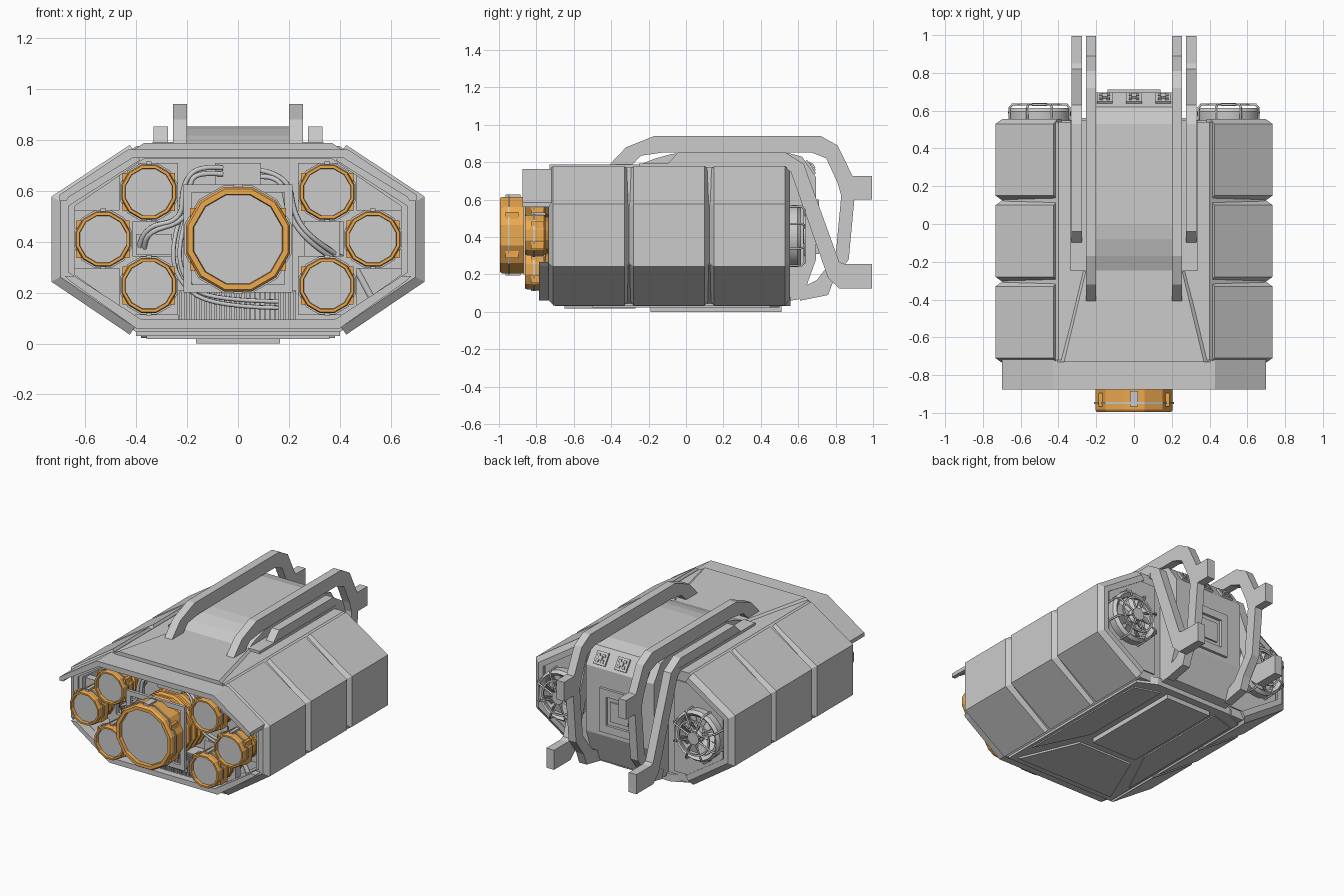
import bpy, bmesh, math
from mathutils import Vector

if "Cube" in bpy.data.objects:
    bpy.data.objects.remove(bpy.data.objects["Cube"])

orange = bpy.data.materials.new("orange_paint")
orange.diffuse_color = (0.85, 0.40, 0.08, 1)
orange.use_nodes = True
orange.node_tree.nodes["Principled BSDF"].inputs["Base Color"].default_value = orange.diffuse_color


def finish(name, bm, mat=None):
    bmesh.ops.recalc_face_normals(bm, faces=bm.faces[:])
    me = bpy.data.meshes.new(name)
    bm.to_mesh(me)
    bm.free()
    if mat:
        me.materials.append(mat)
    ob = bpy.data.objects.new(name, me)
    bpy.context.collection.objects.link(ob)
    return ob


def loft(name, sections, mat=None, loop=False):
    """Bridge matching point loops; cap the ends, or join last to first."""
    bm = bmesh.new()
    rows = [[bm.verts.new(p) for p in s] for s in sections]
    pairs = list(zip(rows, rows[1:])) + ([(rows[-1], rows[0])] if loop else [])
    for a, b in pairs:
        for i in range(len(a)):
            j = (i + 1) % len(a)
            bm.faces.new((a[i], a[j], b[j], b[i]))
    if not loop:
        bm.faces.new(rows[0])
        bm.faces.new(rows[-1])
    return finish(name, bm, mat)


def at(axis, p, v):
    return {'x': (v, p[0], p[1]), 'y': (p[0], v, p[1]), 'z': (p[0], p[1], v)}[axis]


def prism(name, pts, a, b, axis, mat=None):
    return loft(name, [[at(axis, p, v) for p in pts] for v in (a, b)], mat)


def box(name, x0, x1, y0, y1, z0, z1, mat=None):
    return prism(name, [(x0, y0), (x1, y0), (x1, y1), (x0, y1)], z0, z1, 'z', mat)


def tube(name, outer, inner, y0, y1):
    rows = [[at('y', p, y) for p in pts] for pts, y in
            ((outer, y0), (outer, y1), (inner, y1), (inner, y0))]
    return loft(name, rows, loop=True)


def lathe(name, prof, cx, cz, n, mat=None, loop=False, smooth=False):
    """Spin (radius, y) points around a y axis; radius is measured to the flats."""
    k = 1 / math.cos(math.pi / n)
    ang = [2 * math.pi * (i + .5) / n for i in range(n)]
    ob = loft(name, [[(cx + r * k * math.cos(t), y, cz + r * k * math.sin(t)) for t in ang]
                     for r, y in prof], mat, loop)
    if smooth:
        bpy.context.view_layer.objects.active = ob
        ob.select_set(True)
        bpy.ops.object.shade_smooth_by_angle()
        ob.select_set(False)
    return ob


def wire(name, pts, r, smooth_path=True):
    cu = bpy.data.curves.new(name, 'CURVE')
    cu.dimensions = '3D'
    cu.bevel_depth, cu.bevel_resolution, cu.resolution_u = r, 1, 5
    cu.use_fill_caps = True
    sp = cu.splines.new('NURBS' if smooth_path else 'POLY')
    sp.points.add(len(pts) - 1)
    for q, p in zip(sp.points, pts):
        q.co = (*p, 1)
    if smooth_path:
        sp.order_u, sp.use_endpoint_u = 3, True
    tmp = bpy.data.objects.new(name + "_path", cu)
    bpy.context.collection.objects.link(tmp)
    me = bpy.data.meshes.new_from_object(tmp.evaluated_get(bpy.context.evaluated_depsgraph_get()))
    bpy.data.objects.remove(tmp)
    bpy.context.collection.objects.link(bpy.data.objects.new(name, me))


def sym(half):
    return half + [(-x, z) for x, z in reversed(half)]


# Inner hull: solid core with an open front bay
hull = sym([(.40, .775), (.69, .57), (.69, .25), (.40, .045)])
bay = sym([(.37, .725), (.64, .54), (.64, .27), (.38, .085)])
prism("hull_core", hull, -.55, .54, 'y')
tube("front_bay_frame", hull, bay, -.72, -.54)


# Side armour: three chamfered segments on each side
def shell(d, s):
    pts = [(.425 - .56 * d, .78 - .83 * d), (.733 - d, .577 - .53 * d),
           (.733 - d, .243 + .53 * d), (.425 - .56 * d, .035 + .83 * d)]
    inn = [(.385, .72), (.665, .54), (.665, .28), (.385, .095)]
    return [(s * x, z) for x, z in pts + inn[::-1]]


for s in (-1, 1):
    for i in range(3):
        y0 = -.735 + i * .43
        loft("side_armour", [[at('y', p, y) for p in shell(d, s)] for y, d in
                             ((y0, .035), (y0 + .025, 0), (y0 + .405, 0), (y0 + .43, .035))])

# Front hood and lower lip
hood = [(.70, .56), (.70, .585), (.43, .763)]
hood_in = [(.675, .56), (.665, .575), (.415, .728)]
prism("front_hood", sym(hood) + sym(hood_in)[::-1], -.875, -.70, 'y')
lip = [(.68, .265), (.66, .245), (.40, .06)]
lip_in = [(.64, .265), (.635, .26), (.38, .095)]
prism("front_lower_lip", sym(lip) + sym(lip_in)[::-1], -.785, -.70, 'y')

# Upper deck wedge and central spine
loft("deck_wedge", [[(-a, -.73, z), (a, -.73, z), (b, -.23, z), (-b, -.23, z)]
                    for a, b, z in ((.41, .28, .76), (.37, .25, .787))])
prism("spine", [(-.25, .77), (-.25, .785), (-.17, .818), (-.08, .843), (0, .853), (.53, .853),
                (.62, .83), (.695, .72), (.695, .28), (.62, .07), (.50, .05)], -.25, .25, 'x')
for s in (-1, 1):
    box("spine_side_rail", s * .25, s * .335, -.25, .55, .76, .792)

# Belly plates
prism("belly_slab", [(-.40, -.70), (.40, -.70), (.40, .50), (.28, .56), (-.28, .56), (-.40, .50)],
      .03, .08, 'z')
prism("belly_front_panel", [(-.36, -.65), (.36, -.65), (.20, -.27), (-.20, -.27)], .018, .05, 'z')
prism("belly_rear_panel", [(-.165, -.19), (.165, -.19), (.165, .51), (-.165, .51)], 0, .05, 'z')
for s in (-1, 1):
    prism("belly_side_panel", [(s * .21, -.15), (s * .38, -.50), (s * .38, .45), (s * .21, .50)],
          .022, .05, 'z')

# Carry rails: inner and outer pair, with rear hooks
inner_rail = [(-.42, .775), (-.32, .88), (-.17, .94), (.72, .94), (.81, .89), (.89, .727), (.995, .727),
              (.995, .60), (.90, .60), (.87, .28), (.79, .17), (.76, .09), (.61, .06), (.60, .12),
              (.70, .17), (.80, .30), (.83, .62), (.81, .69), (.75, .82), (.67, .852), (-.12, .852),
              (-.24, .835), (-.30, .775)]
outer_rail = [(-.11, .78), (-.04, .853), (.53, .853), (.63, .79), (.82, .265), (.85, .255), (.995, .255),
              (.995, .125), (.82, .125), (.76, .18), (.56, .75), (.50, .78)]
for s in (-1, 1):
    prism("inner_rail", inner_rail, s * .20, s * .255, 'x')
    prism("outer_rail", outer_rail, s * .275, s * .332, 'x')


# Lenses: orange barrel, recessed glass, grey band and clips
def lens(name, cx, cz, r, f, depth):
    prof = [(.84 * r, f + .03), (.86 * r, f), (.96 * r, f), (r, f + .012), (r, f + .35 * depth),
            (.9 * r, f + .38 * depth)]
    for i in range(4):
        y = f + (.42 + i * .14) * depth
        prof += [(.9 * r, y), (.97 * r, y + .01), (.97 * r, y + .06 * depth), (.9 * r, y + .07 * depth + .01)]
    prof += [(.85 * r, f + depth), (.7 * r, f + depth), (.7 * r, f + .03)]
    lathe(name + "_barrel", prof, cx, cz, 12, orange, loop=True)
    lathe(name + "_glass", [(.86 * r, f + .022), (.86 * r, f + .05)], cx, cz, 12)
    b = f + .042
    lathe(name + "_band", [(.95 * r, b), (r + .006, b), (r + .006, b + .01), (.95 * r, b + .01)],
          cx, cz, 12, loop=True)
    for dx, dz in ((0, 1), (0, -1)):
        z = cz + dz * r
        box(name + "_clip", cx - .1 * r, cx + .1 * r, f + .03, f + .11, z - .01, z + .012)
    for k in range(4):
        a = math.radians(30 + 120 * (k % 2)) * (1 if k < 2 else -1)
        x, z = cx + r * math.cos(a), cz + r * math.sin(a)
        box(name + "_lug", x - .01, x + .01, f + .03, f + .10, z - .02, z + .02, orange)


lens("main_lens", 0, .41, .205, -.995, .44)
for s in (-1, 1):
    for x, z in ((.35, .595), (.53, .41), (.35, .228)):
        lens("small_lens", s * x, z, .108, -.86, .29)
        box("lens_mount", s * x - .115, s * x + .115, -.69, -.64, z - .115, z + .115)

# Front bay details: carrier plate, cooling fins, junction boxes, cables
sq = [(-.215, .2), (.215, .2), (.215, .625), (-.215, .625)]
tube("main_lens_plate", sq, [(x * .85, .41 + (z - .41) * .85) for x, z in sq], -.87, -.85)
box("fin_base", -.235, .225, -.66, -.56, .085, .21)
for i in range(24):
    x = -.23 + i * .0195
    box("cooling_fin", x, x + .009, -.74, -.64, .085, .205)
box("upper_junction", -.09, .09, -.72, -.55, .62, .71)
box("left_junction", -.40, -.26, -.68, -.55, .35, .43)
box("right_junction", .26, .40, -.68, -.55, .34, .48)
for o in (0, .025):
    wire("upper_cable", [(-.06, -.72, .69 - o), (-.16, -.74, .70 - o), (-.22 + o, -.74, .62),
                         (-.22 + o, -.74, .48), (-.38, -.72, .46 - o), (-.39 + o, -.66, .36)], .011)
    wire("right_cable", [(.09, -.72, .68 - o), (.20 - o, -.74, .66), (.22 - o, -.74, .50),
                         (.30, -.74, .40 - o), (.42, -.64, .33 - o)], .011)
    wire("lower_cable", [(-.20 - o, -.70, .5), (-.24 - o, -.74, .38), (-.21 - o, -.74, .24),
                         (-.10, -.76, .17 - o), (.16, -.76, .165 - o)], .009)
wire("corner_strut", [(.46, -.64, .30), (.53, -.64, .17)], .015, False)


# Rear fans with wire cage
def fan(cx, cz, r, y, blades):
    lathe("fan_shroud", [(r * .93, y - .04), (r * .95, y + .03), (r * .86, y + .05), (r * .74, y + .03),
                         (r * .70, y - .04)], cx, cz, 24, loop=True, smooth=True)
    lathe("fan_hub", [(r * .25, y - .03), (r * .25, y + .035), (r * .15, y + .05)], cx, cz, 16, smooth=True)
    bm = bmesh.new()
    for i in range(blades):
        a = 2 * math.pi * i / blades
        v = [bm.verts.new((cx + q * r * math.cos(a + t), y + h, cz + q * r * math.sin(a + t)))
             for q, t, h in ((.2, 0, 0), (.74, -.05, 0), (.74, .45, .03), (.2, .45, .03))]
        bm.faces.new(v)
    ob = finish("fan_blades", bm)
    ob.modifiers.new("thickness", 'SOLIDIFY').thickness = .006


for s in (-1, 1):
    cx, cz = s * .50, .405
    prism("fan_plate", [(s * x, z) for x, z in ((.37, .71), (.42, .71), (.655, .545), (.655, .275),
                                                (.42, .10), (.30, .10), (.30, .71))], .52, .548, 'y')
    fan(cx, cz, .175, .565, 9)
    for i in range(8):
        a = math.pi * (i + .5) / 4
        wire("fan_cage", [(cx + q * math.cos(a), y, cz + q * math.sin(a)) for q, y in
                          ((.172, .55), (.172, .615), (.155, .633), (.03, .633))], .006, False)
    lathe("fan_cage_cap", [(.04, .625), (.04, .64)], cx, cz, 12)
    lathe("fan_cage_ring", [(.105, .627), (.117, .627), (.117, .638), (.105, .638)], cx, cz, 24, loop=True)

# Rear plate: framed hatch and three little vents
hatch = [(-.14, .31), (.14, .31), (.14, .60), (-.14, .60)]
tube("rear_hatch_frame", hatch, [(x * .65, .455 + (z - .455) * .65) for x, z in hatch], .68, .712)
box("rear_hatch", -.065, .065, .68, .705, .39, .52)
tilt = math.atan2(.11, .075)
for x in (-.155, 0, .155):
    bits = [box("vent_frame", -.042, .042, -.042, .042, -.01, .012),
            box("vent_core", -.014, .014, -.014, .014, 0, .026)]
    for a in range(4):
        c, n = math.cos(math.pi / 4 + a * math.pi / 2) * .026, math.sin(math.pi / 4 + a * math.pi / 2) * .026
        bits.append(box("vent_blade", c - .009, c + .009, n - .009, n + .009, .0, .02))
    for b in bits:
        b.location = Vector((x, .662, .77))
        b.rotation_euler = (-tilt, 0, 0)
